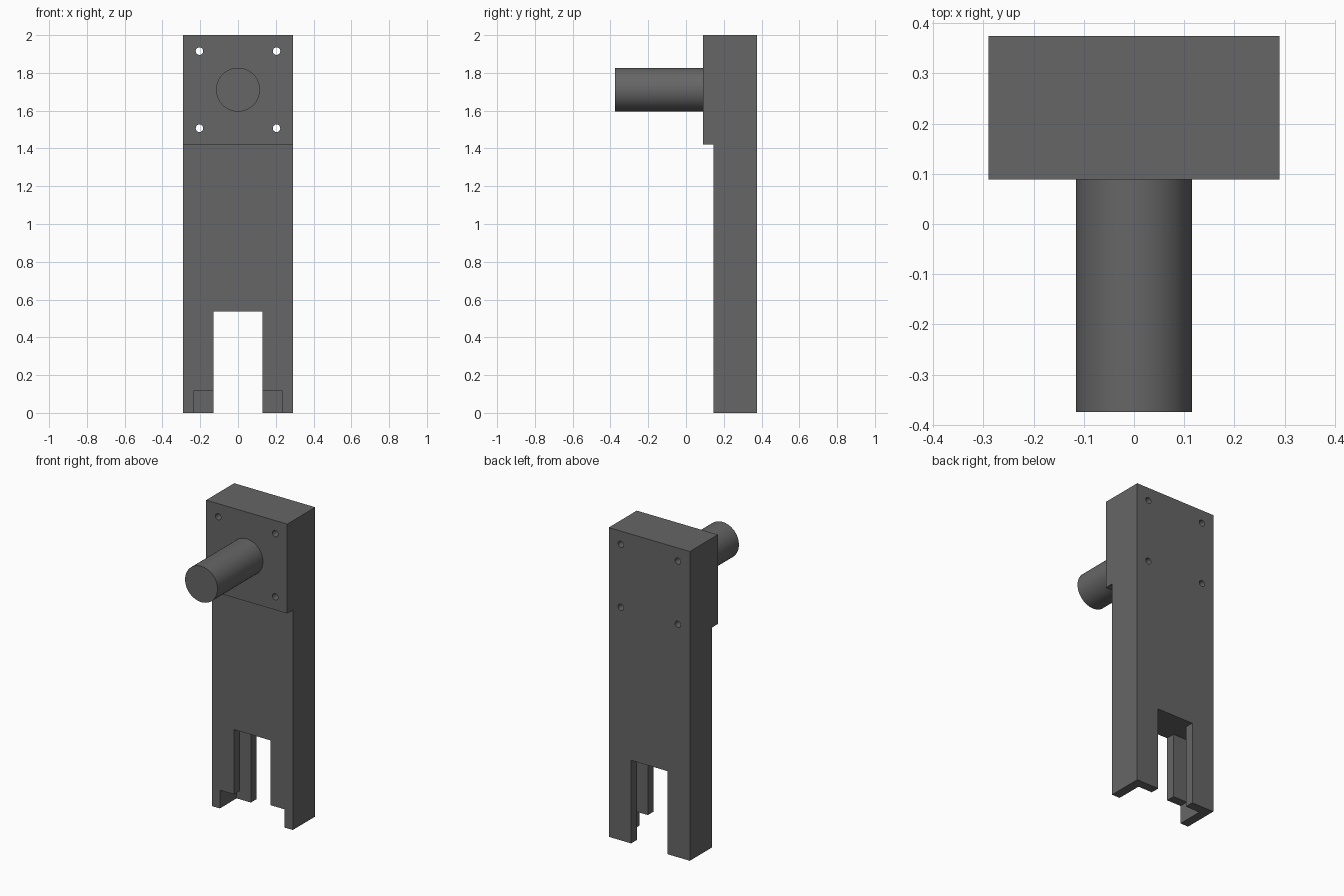
import bpy, bmesh
from math import radians

if "Cube" in bpy.data.objects:
    bpy.data.objects.remove(bpy.data.objects["Cube"])

HALF_W = 0.29
BACK, FACE, HEAD = 0.375, 0.146, 0.089     # y of back, blade front, head front
WALL = 0.058
AXIS_Z = 1.711

dark = bpy.data.materials.new("dark_grey")
dark.diffuse_color = (0.133, 0.133, 0.133, 1)
dark.use_nodes = True
dark.node_tree.nodes["Principled BSDF"].inputs["Base Color"].default_value = dark.diffuse_color


def prism(name, points, direction):
    """Extrude a closed polygon of 3D points along a vector."""
    bm = bmesh.new()
    face = bm.faces.new([bm.verts.new(p) for p in points])
    ext = bmesh.ops.extrude_face_region(bm, geom=[face])
    verts = [g for g in ext["geom"] if isinstance(g, bmesh.types.BMVert)]
    bmesh.ops.translate(bm, verts=verts, vec=direction)
    bmesh.ops.recalc_face_normals(bm, faces=bm.faces)
    mesh = bpy.data.meshes.new(name)
    bm.to_mesh(mesh)
    bm.free()
    mesh.materials.append(dark)
    obj = bpy.data.objects.new(name, mesh)
    bpy.context.collection.objects.link(obj)
    return obj


def rod(name, x, z, radius, y0, y1, sides):
    """Cylinder lying along y."""
    bpy.ops.mesh.primitive_cylinder_add(
        vertices=sides, radius=radius, depth=y1 - y0,
        location=(x, (y0 + y1) / 2, z), rotation=(radians(90), 0, 0))
    obj = bpy.context.object
    obj.name = name
    obj.data.materials.append(dark)
    return obj


def smooth(obj):
    bpy.ops.object.select_all(action='DESELECT')
    obj.select_set(True)
    bpy.context.view_layer.objects.active = obj
    bpy.ops.object.shade_smooth_by_angle(angle=radians(30))


def cut(obj, cutter):
    """Subtract the cutter, then discard it."""
    cutter.hide_render = True
    bpy.context.view_layer.objects.active = obj
    mod = obj.modifiers.new("cut", 'BOOLEAN')
    mod.operation, mod.solver, mod.object = 'DIFFERENCE', 'EXACT', cutter
    bpy.ops.object.modifier_apply(modifier=mod.name)
    bpy.data.objects.remove(cutter)


# Body: stepped side profile with the thicker head at the top
side = [(BACK, 0), (BACK, 2), (HEAD, 2), (HEAD, 1.422), (FACE, 1.422), (FACE, 0)]
body = prism("body", [(-HALF_W, y, z) for y, z in side], (2 * HALF_W, 0, 0))

# Fork opening: through slot that widens into a pocket between front and back walls
s, p = 0.13, HALF_W - WALL
y1, y2 = FACE + WALL, BACK - WALL
right = [(s, FACE - 0.1), (s, y1), (p, y1), (p, y2), (s, y2), (s, BACK + 0.1)]
outline = right + [(-x, y) for x, y in reversed(right)]
cut(body, prism("slot_cutter", [(x, y, -0.1) for x, y in outline], (0, 0, 0.637)))

# Notch in the bottom of the front wall
notch = [(-p, -0.1), (p, -0.1), (p, 0.118), (-p, 0.118)]
cut(body, prism("notch_cutter", [(x, FACE - 0.1, z) for x, z in notch],
                (0, 0.1 + WALL + 0.03, 0)))

# Four through holes in the head
for sx in (-1, 1):
    for sz in (-1, 1):
        cut(body, rod("hole_cutter", sx * 0.204, AXIS_Z + sz * 0.204,
                      0.02, 0, 0.5, 24))
smooth(body)

# Shaft sticking out of the head
shaft = rod("shaft", 0, AXIS_Z, 0.116, -0.375, HEAD, 64)
smooth(shaft)
